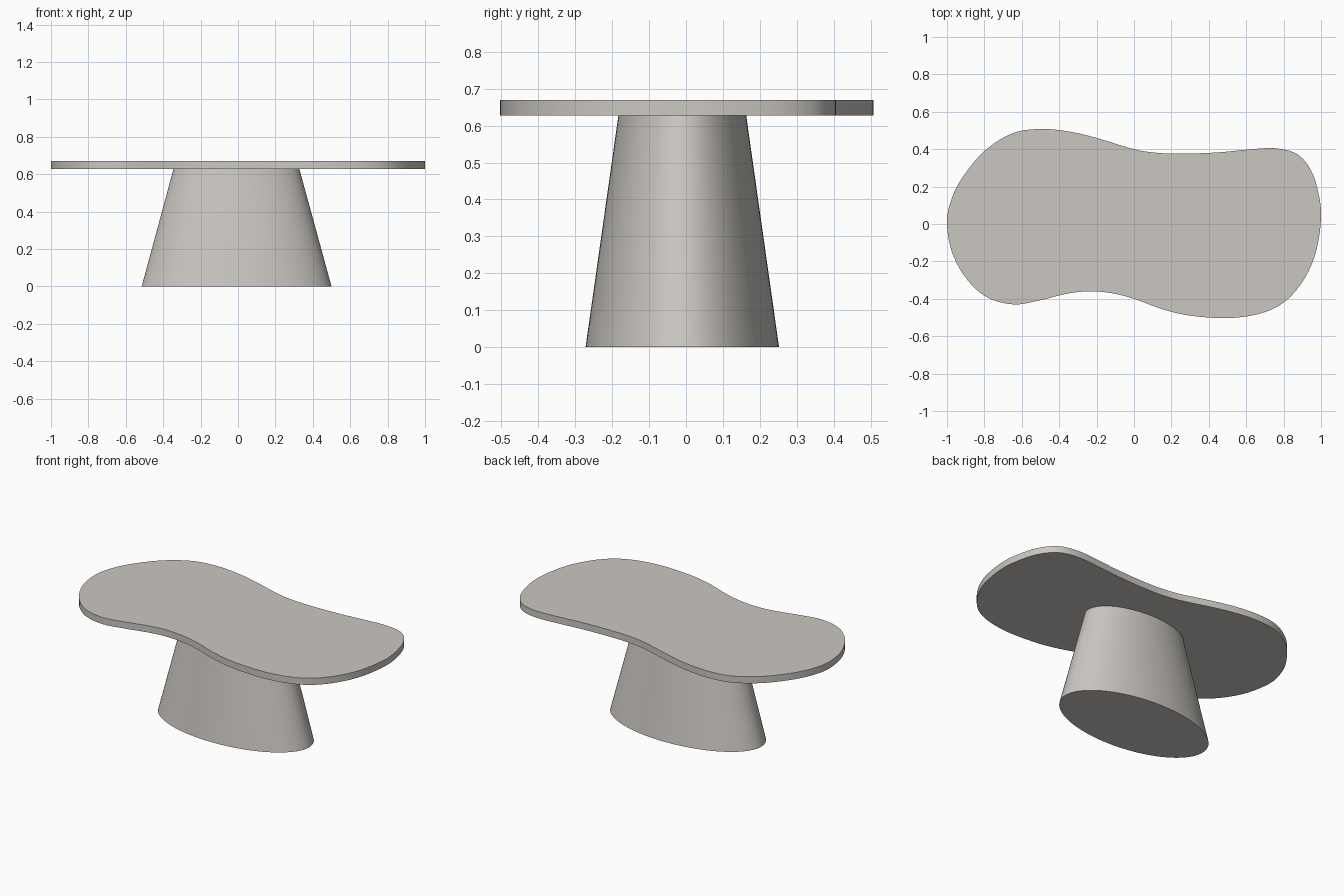
import bpy, bmesh, math
from mathutils import Vector

if "Cube" in bpy.data.objects:
    bpy.data.objects.remove(bpy.data.objects["Cube"])

stone = bpy.data.materials.new("warm_grey_stone")
stone.diffuse_color = (0.60, 0.575, 0.54, 1)
stone.use_nodes = True
stone.node_tree.nodes["Principled BSDF"].inputs["Base Color"].default_value = stone.diffuse_color


def loft(name, lower, upper, z0, z1):
    """Closed solid between two outlines with the same number of points."""
    bm = bmesh.new()
    a = [bm.verts.new((x, y, z0)) for x, y in lower]
    b = [bm.verts.new((x, y, z1)) for x, y in upper]
    n = len(a)
    bm.faces.new(a[::-1])
    bm.faces.new(b)
    for i in range(n):
        j = (i + 1) % n
        bm.faces.new((a[i], a[j], b[j], b[i]))
    bmesh.ops.recalc_face_normals(bm, faces=bm.faces)
    mesh = bpy.data.meshes.new(name)
    bm.to_mesh(mesh)
    bm.free()
    mesh.materials.append(stone)
    obj = bpy.data.objects.new(name, mesh)
    bpy.context.collection.objects.link(obj)
    bpy.ops.object.select_all(action='DESELECT')
    obj.select_set(True)
    bpy.context.view_layer.objects.active = obj
    bpy.ops.object.shade_smooth_by_angle(angle=math.radians(35))
    return obj


def closed_spline(points, steps):
    """Catmull-Rom curve through the points."""
    p = [Vector(q) for q in points]
    n, out = len(p), []
    for i in range(n):
        p0, p1, p2, p3 = p[i - 1], p[i], p[(i + 1) % n], p[(i + 2) % n]
        for s in range(steps):
            t = s / steps
            out.append(0.5 * (2 * p1 + (p2 - p0) * t
                              + (2 * p0 - 5 * p1 + 4 * p2 - p3) * t * t
                              + (3 * p1 - p0 - 3 * p2 + p3) * t ** 3))
    return out


def ellipse(x0, x1, y0, y1, n=96):
    cx, cy, rx, ry = (x0 + x1) / 2, (y0 + y1) / 2, (x1 - x0) / 2, (y1 - y0) / 2
    return [(cx + rx * math.cos(2 * math.pi * i / n),
             cy + ry * math.sin(2 * math.pi * i / n)) for i in range(n)]


# Pebble-shaped tabletop, outline counter-clockwise from the right end
outline = [(1, 0.03), (0.985, 0.17), (0.945, 0.29), (0.87, 0.375), (0.75, 0.405),
           (0.6, 0.397), (0.45, 0.383), (0.27, 0.376), (0.13, 0.38), (0, 0.4),
           (-0.2, 0.46), (-0.35, 0.495), (-0.5, 0.508), (-0.65, 0.485),
           (-0.8, 0.39), (-0.92, 0.245), (-0.98, 0.12), (-1, 0),
           (-0.97, -0.16), (-0.89, -0.3), (-0.78, -0.395), (-0.64, -0.43),
           (-0.5, -0.407), (-0.36, -0.373), (-0.24, -0.36), (-0.12, -0.37),
           (0, -0.4), (0.15, -0.455), (0.3, -0.49), (0.5, -0.503),
           (0.67, -0.48), (0.8, -0.42), (0.9, -0.31), (0.97, -0.16)]
rim = closed_spline(outline, 5)
loft("tabletop", rim, rim, 0.627, 0.669)

# Tapered oval pedestal
loft("pedestal", ellipse(-0.515, 0.5, -0.272, 0.252),
     ellipse(-0.345, 0.328, -0.183, 0.163), 0.0, 0.628)
